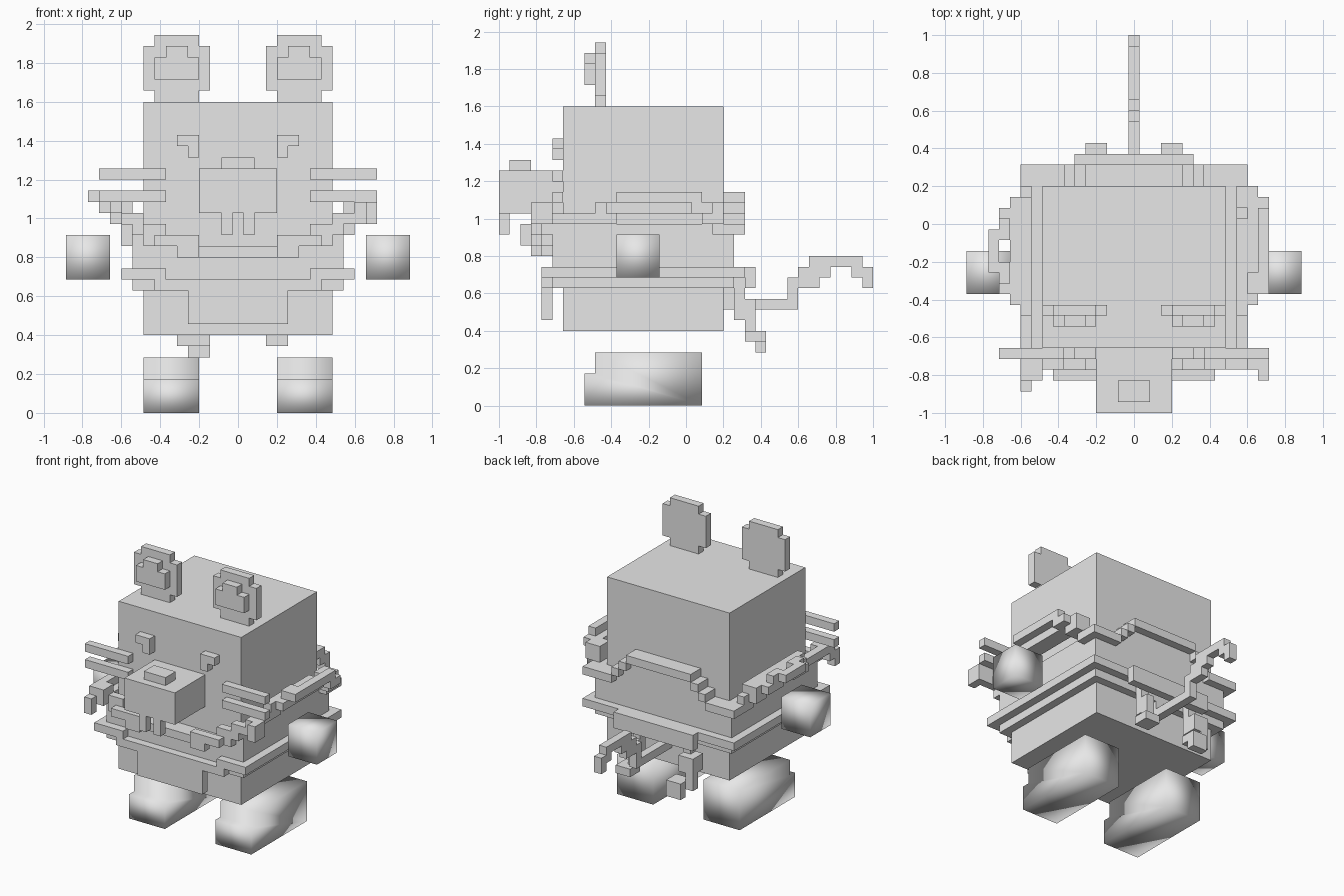
import bpy
import bmesh
from mathutils import Vector

UNIT = 2 / 35  # size of one block

default_cube = bpy.data.objects.get("Cube")
if default_cube:
    bpy.data.objects.remove(default_cube, do_unlink=True)

grey = bpy.data.materials.new("plain_grey")
grey.use_nodes = True
GREY_VALUE = (0.8, 0.8, 0.8, 1)
grey.diffuse_color = GREY_VALUE
grey.node_tree.nodes["Principled BSDF"].inputs["Base Color"].default_value = GREY_VALUE


def finish(name, mesh_builder, smooth=False):
    """Turn a bmesh into a named, coloured object."""
    mesh = bpy.data.meshes.new(name)
    bmesh.ops.recalc_face_normals(mesh_builder, faces=mesh_builder.faces[:])
    for face in mesh_builder.faces:
        face.smooth = smooth
    mesh_builder.to_mesh(mesh)
    mesh_builder.free()
    mesh.materials.append(grey)
    part = bpy.data.objects.new(name, mesh)
    bpy.context.collection.objects.link(part)
    return part


def blocks(name, *spans, side=1, smooth=False):
    """Boxes filling the block cells from one corner cell to another."""
    bm = bmesh.new()
    for first, last in spans:
        low = Vector(map(min, first, last))
        high = Vector(map(max, first, last))
        centre = (low + high) / 2 + Vector((0, 0, 0.5))
        size = high - low + Vector((1, 1, 1))
        cube = bmesh.ops.create_cube(bm, size=1)
        for vert in cube["verts"]:
            spot = Vector(a * b for a, b in zip(vert.co, size)) + centre
            vert.co = Vector((spot.x * side, spot.y, spot.z)) * UNIT
    return finish(name, bm, smooth)


def chain(name, *cells, side=1):
    """Bars of blocks joining each cell to the next."""
    return blocks(name, *zip(cells, cells[1:]), side=side)


def single(cell):
    return (cell, cell)


# Head and torso block, muzzle and nose
blocks("body", ((-8, -11, 7), (8, 3, 27)))
blocks("muzzle", ((-3, -17, 18), (3, -12, 21)))
blocks("nose", ((-1, -16, 22), (1, -15, 22)))

# Shirt layer around the torso
blocks("shirt", ((-9, -12, 11), (9, 4, 14)))

# Paired parts
for label, side in (("left", 1), ("right", -1)):
    blocks(label + "_ear", ((3, -8, 29), (8, -8, 32)), ((4, -8, 28), (7, -8, 33)), side=side)
    blocks(label + "_inner_ear", ((4, -9, 30), (7, -9, 31)), ((5, -9, 32), (6, -9, 32)), side=side)
    blocks(label + "_eye", ((4, -12, 24), (5, -12, 24)), single((4, -12, 23)), side=side)
    blocks(label + "_tooth", ((1, -17, 16), (1, -17, 17)), side=side)
    for level, z in (("upper", 21), ("lower", 19)):
        blocks(label + "_" + level + "_whisker", ((7, -12, z), (12, -12, z)), side=side)
    blocks(label + "_hand", ((12, -6, 12), (15, -3, 15)), side=side, smooth=True)
    blocks(label + "_shirt_side", ((9, -12, 15), (9, 4, 16)), side=side)

    # Foot: stepped profile pushed sideways, softly shaded
    bm = bmesh.new()
    profile = ((-9.5, 0), (1.5, 0), (1.5, 5), (-8.5, 5), (-8.5, 3), (-9.5, 3))
    sole = bm.faces.new([bm.verts.new((3.5 * side * UNIT, y * UNIT, z * UNIT)) for y, z in profile])
    pushed = bmesh.ops.extrude_face_region(bm, geom=[sole])
    moved = [item for item in pushed["geom"] if isinstance(item, bmesh.types.BMVert)]
    bmesh.ops.translate(bm, verts=moved, vec=(5 * side * UNIT, 0, 0))
    if sole.is_valid and all(len(e.link_faces) > 2 for e in sole.edges):
        bm.faces.remove(sole)
    finish(label + "_foot", bm, smooth=True)

    # Scalloped collar across the chest
    chain(label + "_front_collar", (10, -8, 17), (10, -13, 17), (9, -13, 17), (9, -13, 16),
          (8, -13, 16), (7, -13, 15), (7, -14, 15), (5, -14, 15), (4, -14, 14),
          (4, -13, 14), (0, -13, 14), side=side)

    # Belt side bar
    chain(label + "_belt", (7, -13, 12), (10, -13, 12), (10, 5, 12), (0, 5, 12), side=side)

# Wavy collar and shirt across the back
for x in range(-10, 11):
    height = 19 - min(max(abs(x) - 4, 0), 3)
    blocks("back_collar", single((x, 5, height)))
    if abs(x) < 10:
        blocks("shirt_back", ((x, 4, 15), (x, 4, height)))

# Collar arching over each arm
chain("left_arm_collar", (10, 5, 16), (10, 3, 16), (10, 3, 17), (11, 2, 18), (12, 1, 18),
      (12, 1, 19), (12, -5, 19), (11, -6, 19), (11, -6, 18), (10, -7, 18), (10, -8, 17))
blocks("left_shoulder_flap", ((10, -5, 18), (11, 0, 18)))
chain("right_arm_collar", (-10, 5, 16), (-10, 3, 16), (-10, 2, 17), (-11, 1, 18), (-12, 0, 18),
      (-12, -1, 19), (-13, -1, 19), (-13, -4, 19), (-12, -4, 19), (-12, -5, 18),
      (-11, -6, 18), (-10, -7, 18), (-10, -8, 17))
blocks("right_shoulder_flap", ((-10, -5, 18), (-11, 0, 18)))

# Loose ends of the collar at the front corners
chain("left_collar_end", (10, -13, 17), (11, -13, 17), (12, -13, 18), (12, -14, 17))
chain("right_collar_end", (-9, -13, 17), (-9, -14, 17), (-10, -14, 16), (-10, -15, 16), (-10, -15, 15))

# Belt front with apron, and knot at the back
blocks("belt_front", ((-7, -13, 11), (7, -13, 11)))
blocks("apron", ((-4, -13, 8), (4, -13, 10)))
blocks("belt_knot", ((-5, 6, 11), (5, 6, 12)))

# Hanging belt ends
chain("left_belt_end", (3, 5, 11), (3, 5, 9), (3, 6, 8), (3, 6, 6), (4, 7, 6))
chain("right_belt_end", (-4, 5, 11), (-4, 5, 9), (-5, 6, 8), (-5, 6, 6), (-4, 6, 6),
      (-3, 7, 6), (-3, 7, 5), (-4, 7, 5))

# Bent tail
chain("tail", (0, 4, 10), (0, 4, 9), (0, 10, 9), (0, 10, 11), (0, 11, 11), (0, 12, 12),
      (0, 13, 13), (0, 16, 13), (0, 16, 12), (0, 17, 12), (0, 17, 11))
